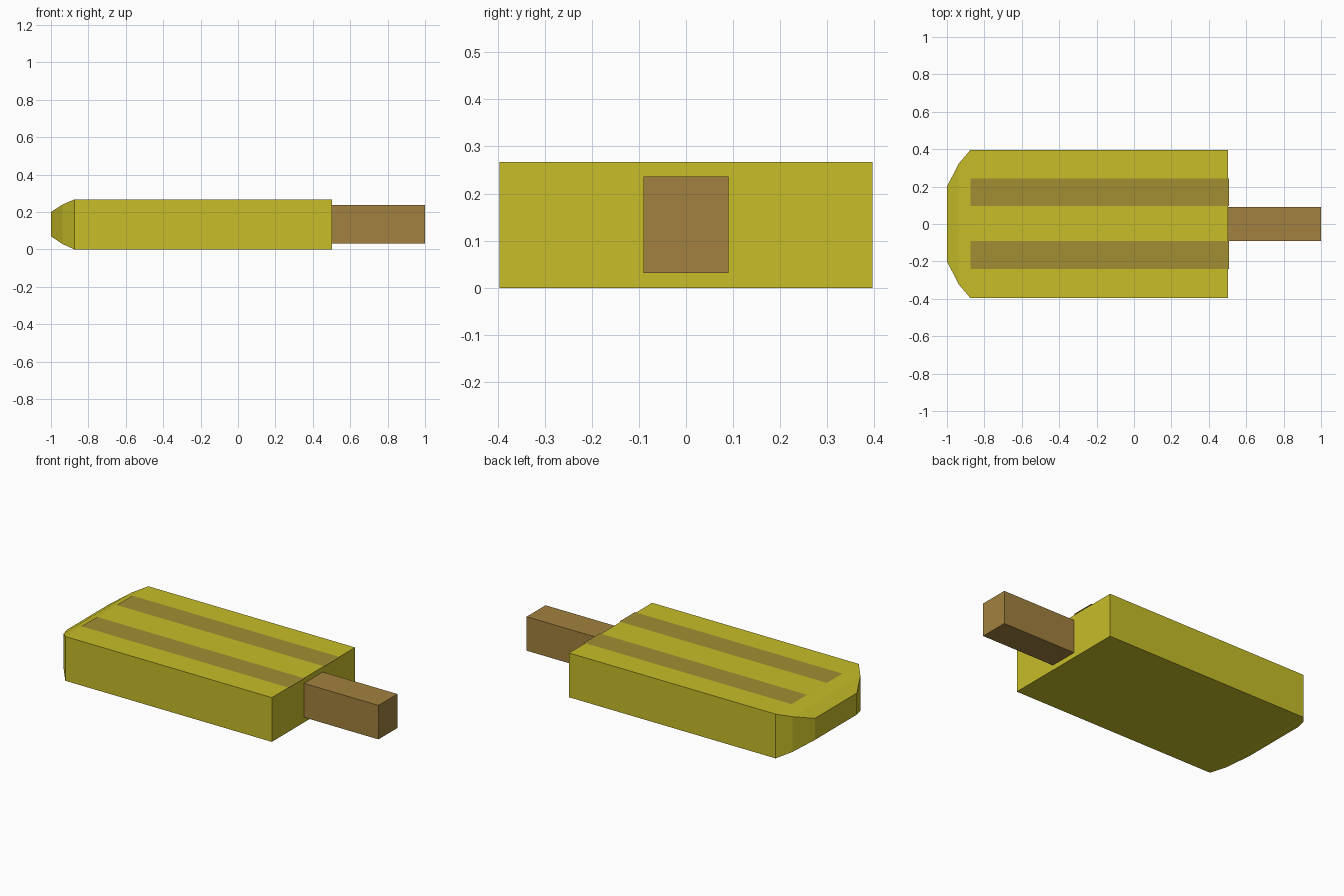
import bpy

if "Cube" in bpy.data.objects:
    bpy.data.objects.remove(bpy.data.objects["Cube"])

def material(name, rgb):
    m = bpy.data.materials.new(name)
    m.diffuse_color = (*rgb, 1)
    m.use_nodes = True
    m.node_tree.nodes["Principled BSDF"].inputs["Base Color"].default_value = m.diffuse_color
    return m

def make(name, verts, faces, mat):
    mesh = bpy.data.meshes.new(name)
    mesh.from_pydata(verts, [], faces)
    mesh.materials.append(mat)
    ob = bpy.data.objects.new(name, mesh)
    bpy.context.collection.objects.link(ob)
    return ob

def loft(name, sections, mat):
    """Join rectangular sections (x, half width, z low, z high) along x."""
    verts, faces = [], [(3, 2, 1, 0)]
    for x, w, lo, hi in sections:
        verts += [(x, -w, lo), (x, w, lo), (x, w, hi), (x, -w, hi)]
    for s in range(len(sections) - 1):
        for i in range(4):
            a, b = 4 * s + i, 4 * s + (i + 1) % 4
            faces.append((a, b, b + 4, a + 4))
    n = 4 * (len(sections) - 1)
    faces.append((n, n + 1, n + 2, n + 3))
    return make(name, verts, faces, mat)

yellow = material("yellow_ice", (0.57, 0.51, 0.022))
wood = material("wood", (0.36, 0.22, 0.05))
shade = material("groove_shade", (0.36, 0.275, 0.033))

# Ice block with a tapered tip
loft("ice_block", [(-1, 0.2, 0.07, 0.2), (-0.937, 0.323, 0.028, 0.24),
                   (-0.875, 0.396, 0, 0.267), (0.503, 0.396, 0, 0.267)], yellow)

# Stick
loft("stick", [(0.503, 0.09, 0.031, 0.236), (1, 0.09, 0.031, 0.236)], wood)

# Two thin dark strips on the top
for side, y in (("front", -0.166), ("back", 0.17)):
    x0, x1, w, z = -0.875, 0.509, 0.074, 0.2685
    make(side + "_strip", [(x0, y - w, z), (x1, y - w, z), (x1, y + w, z), (x0, y + w, z)],
         [(0, 1, 2, 3)], shade)
